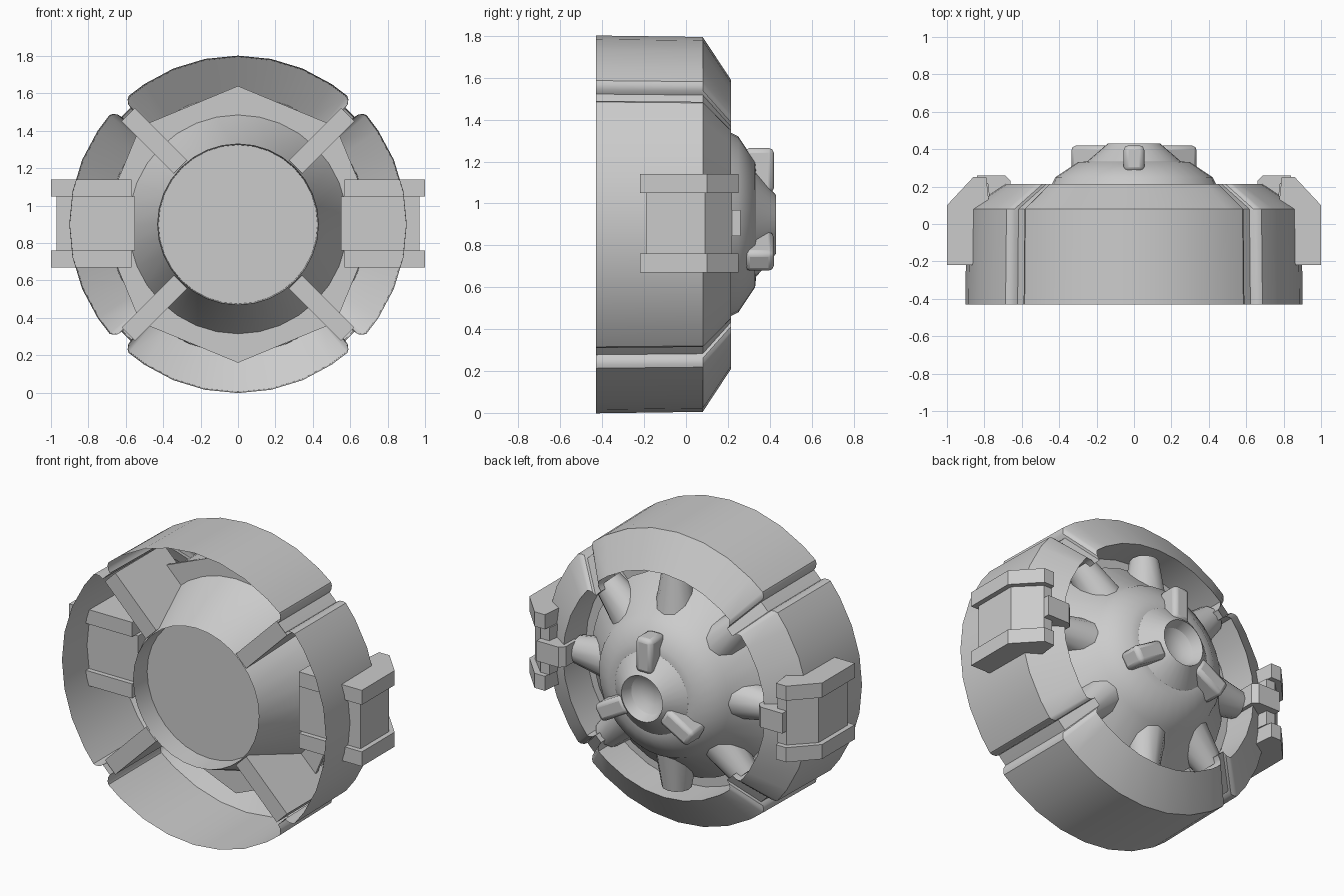
import bpy, bmesh, math
from mathutils import Matrix, Vector

if "Cube" in bpy.data.objects:
    bpy.data.objects.remove(bpy.data.objects["Cube"])

AXIS_Z = 0.9

grey = bpy.data.materials.new("plain_grey")
grey.use_nodes = True
colour = (0.6, 0.6, 0.6, 1)
grey.diffuse_color = colour
grey.node_tree.nodes["Principled BSDF"].inputs["Base Color"].default_value = colour


def finish(name, bm, smooth=None, bevel=0):
    bmesh.ops.remove_doubles(bm, verts=bm.verts, dist=1e-5)
    bmesh.ops.recalc_face_normals(bm, faces=bm.faces)
    mesh = bpy.data.meshes.new(name)
    bm.to_mesh(mesh)
    bm.free()
    mesh.materials.append(grey)
    obj = bpy.data.objects.new(name, mesh)
    bpy.context.collection.objects.link(obj)
    if bevel:
        mod = obj.modifiers.new("bevel", "BEVEL")
        mod.width = bevel
        mod.segments = 2
    if smooth:
        bpy.ops.object.select_all(action="DESELECT")
        obj.select_set(True)
        bpy.context.view_layer.objects.active = obj
        bpy.ops.object.shade_smooth_by_angle(angle=math.radians(smooth))
    return obj


def lathe(name, profile, angles, smooth=None, inset=lambda a: 0):
    """Spin (y, radius) points around the y axis through the centre."""
    bm = bmesh.new()
    rings = []
    for a in angles:
        t = math.radians(a)
        ring = []
        for y, r in profile:
            r = max(r - inset(a), 0)
            ring.append(bm.verts.new((r * math.cos(t), y, AXIS_Z + r * math.sin(t))))
        rings.append(ring)
    for i, ring in enumerate(rings):
        nxt = rings[(i + 1) % len(rings)]
        for j in range(len(profile) - 1):
            bm.faces.new((ring[j], nxt[j], nxt[j + 1], ring[j + 1]))
    return finish(name, bm, smooth)


def radial(angle):
    """Frame whose local x points outwards at the given angle."""
    return Matrix.Translation((0, 0, AXIS_Z)) @ Matrix.Rotation(-math.radians(angle), 4, "Y")


def box(name, low, high, matrix=Matrix(), bevel=0):
    bm = bmesh.new()
    low, high = Vector(low), Vector(high)
    place = Matrix.Translation((low + high) / 2) @ Matrix.Diagonal((*(high - low), 1))
    bmesh.ops.create_cube(bm, size=1, matrix=matrix @ place)
    return finish(name, bm, 35 if bevel else None, bevel)


def slab(name, outline, z0, z1, side):
    """Closed prism over an x-y outline, mirrored by side."""
    bm = bmesh.new()
    low, high = ([bm.verts.new((side * x, y, z)) for x, y in outline] for z in (z0, z1))
    bm.faces.new(low)
    bm.faces.new(high)
    for i in range(len(low)):
        bm.faces.new((low[i - 1], low[i], high[i], high[i - 1]))
    return finish(name, bm)


# Outer shell: four panels with rolled edges parted by diagonal grooves
step = 11.25
groove_steps = {4.6: 0, 3.6: 0.01, 2.6: 0.03, 2.3: 0.055}
depths = {k * step: 0 for k in range(32) if k % 8 != 4}
for d in (45, 135, 225, 315):
    depths[d] = 0.055
    for off, depth in groove_steps.items():
        depths[d - off] = depths[d + off] = depth
lathe("outer_shell", [(-0.43, 0.902), (0.08, 0.895), (0.215, 0.69), (0.0, 0.685)],
      sorted(depths), 35, depths.get)

# Octagonal plate behind the hub
octagon = [k * 45 for k in range(8)]
lathe("octagon_plate", [(-0.02, 0.5), (-0.02, 0.74), (0.0, 0.74), (0.0, 0.5), (-0.02, 0.5)], octagon)

# Hub body: recessed front disc, front cone, stepped rear cone and bowl
circle = [k * step for k in range(32)]
lathe("hub", [(-0.28, 0), (-0.28, 0.425), (-0.41, 0.43), (-0.02, 0.585), (0.03, 0.62),
              (0.21, 0.44), (0.25, 0.42), (0.33, 0.3), (0.335, 0.25), (0.43, 0.14),
              (0.37, 0.115), (0.34, 0.07), (0.33, 0)], circle, 30)

# Eight tapered spokes around the rear cone
for a in octagon:
    bm = bmesh.new()
    place = radial(a) @ Matrix.Translation((0.53, 0.09, 0)) @ Matrix.Rotation(math.pi / 2, 4, "Y")
    bmesh.ops.create_cone(bm, cap_ends=True, segments=12, radius1=0.13, radius2=0.085,
                          depth=0.27, matrix=place)
    finish("spoke", bm, 40)

# Diagonal walls joining the front disc to the grooves
for a in (45, 135, 225, 315):
    box("diagonal_wall", (0.435, -0.41, -0.05), (0.83, 0.06, 0.05), radial(a))

# Three prongs around the bowl
for a in (90, 210, 330):
    box("prong", (0.15, 0.28, -0.055), (0.365, 0.42, 0.055), radial(a), 0.025)

# Side pods: two rails, a centre block and a small latch
rail = [(0.57, -0.22), (1, -0.22), (1, 0.1), (0.86, 0.25), (0.79, 0.25), (0.76, -0.03), (0.57, -0.03)]
core = [(0.55, -0.19), (0.97, -0.19), (0.97, 0.09), (0.84, 0.22), (0.78, 0.22), (0.75, -0.03), (0.55, -0.03)]
latch = [(0.66, 0.12), (0.66, 0.23), (0.69, 0.26), (0.84, 0.26), (0.84, 0.12)]
for side in (-1, 1):
    for z in (0.67, 1.05):
        slab("pod_rail", rail, z, z + 0.09, side)
    slab("pod_core", core, 0.76, 1.05, side)
    slab("pod_latch", latch, 0.845, 0.97, side)
